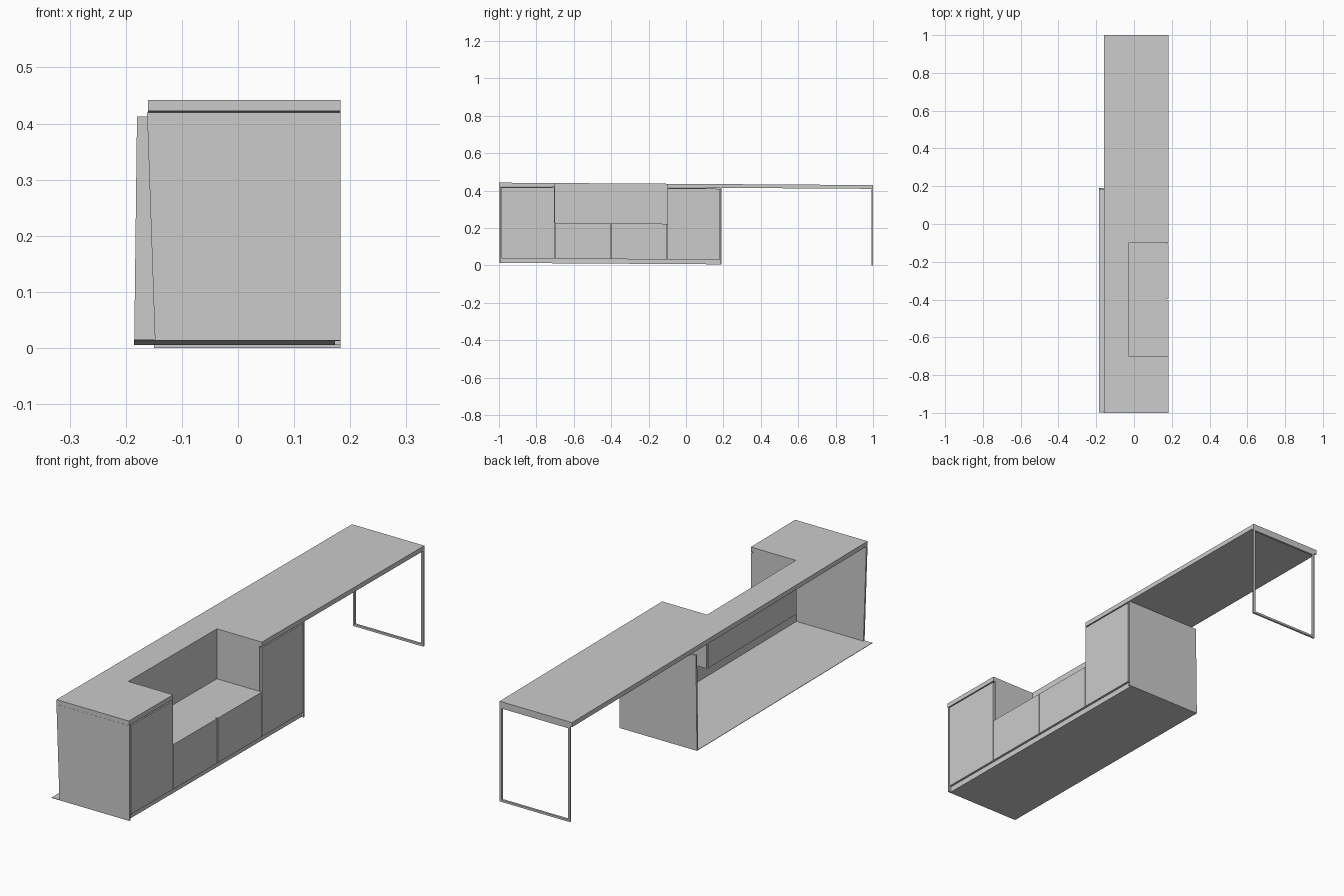
import bpy, bmesh

if "Cube" in bpy.data.objects:
    bpy.data.objects.remove(bpy.data.objects["Cube"])

grey = bpy.data.materials.new("light_grey")
grey.use_nodes = True
GREY = (0.6, 0.6, 0.6, 1)
grey.diffuse_color = GREY
grey.node_tree.nodes["Principled BSDF"].inputs["Base Color"].default_value = GREY

TILT = 0.0065  # the whole piece drops slightly towards the far end


def prism(name, outline, low, high, axis="z"):
    """Extrude a flat outline along z, or along y when the outline is (x, z)."""
    bm = bmesh.new()

    def place(p, h):
        return (p[0], p[1], h) if axis == "z" else (p[0], h, p[1])

    face = bm.faces.new([bm.verts.new(place(p, low)) for p in outline])
    moved = bmesh.ops.extrude_face_region(bm, geom=[face])["geom"]
    step = (0, 0, high - low) if axis == "z" else (0, high - low, 0)
    bmesh.ops.translate(bm, vec=step,
                        verts=[v for v in moved if isinstance(v, bmesh.types.BMVert)])
    for v in bm.verts:
        v.co.z += TILT * (1 - v.co.y)
    bmesh.ops.recalc_face_normals(bm, faces=bm.faces)
    mesh = bpy.data.meshes.new(name)
    bm.to_mesh(mesh)
    bm.free()
    mesh.materials.append(grey)
    obj = bpy.data.objects.new(name, mesh)
    bpy.context.collection.objects.link(obj)


def box(name, x, y, z):
    prism(name, [(x[0], y[0]), (x[1], y[0]), (x[1], y[1]), (x[0], y[1])], *z)


FRONT, INNER, BACK = 0.183, 0.173, -0.03   # door face, carcass face, niche wall
NEAR, FAR, NICHE0, NICHE1 = -0.997, 0.19, -0.70, -0.10
SEAT, TOP = 0.215, 0.407

# Worktop with the niche cut out of one long side
prism("worktop", [(-0.16, -1), (FRONT, -1), (FRONT, NICHE0), (BACK, NICHE0),
                  (BACK, NICHE1), (FRONT, NICHE1), (FRONT, 1), (-0.16, 1)], 0.409, 0.429)

# Floor and end panels, open along the rear
box("cabinet_floor", (-0.185, FRONT - 0.01), (NEAR, FAR), (0, 0.002))
prism("near_end_panel", [(-0.148, 0), (FRONT, 0), (FRONT, TOP), (-0.162, TOP)],
      NEAR, NEAR + 0.008, "y")
prism("far_end_panel", [(-0.185, 0), (FRONT, 0), (FRONT, TOP), (-0.18, TOP)],
      FAR - 0.008, FAR, "y")

# Carcass skin behind the doors, also forming the recessed plinth
for name, y, top in (("near_carcass", (NEAR, NICHE0), TOP),
                     ("middle_carcass", (NICHE0, NICHE1), SEAT - 0.015),
                     ("far_carcass", (NICHE1, FAR), TOP)):
    box(name, (INNER - 0.004, INNER), y, (0, top))

# Open niche
box("niche_seat", (BACK, INNER), (NICHE0, NICHE1), (SEAT - 0.015, SEAT))
box("niche_back", (BACK - 0.004, BACK), (NICHE0, NICHE1), (SEAT - 0.015, TOP + 0.002))
for name, y in (("niche_near_side", NICHE0), ("niche_far_side", NICHE1)):
    offset = -0.004 if y == NICHE0 else 0
    box(name, (BACK, INNER), (y + offset, y + offset + 0.004), (SEAT - 0.015, TOP + 0.002))

# Doors and drawer fronts with narrow gaps
for name, y0, y1, top in (("near_door", NEAR + 0.008, NICHE0, TOP - 0.003),
                          ("near_drawer", NICHE0, -0.40, SEAT),
                          ("far_drawer", -0.40, NICHE1, SEAT),
                          ("far_door", NICHE1, FAR - 0.008, TOP - 0.003)):
    box(name, (INNER, FRONT), (y0 + 0.002, y1 - 0.002), (0.024, top))

# Slim loop leg under the far end
BAR = 0.009
leg_x = (-0.15, FRONT)
for name, x in (("left_leg_post", leg_x[1] - BAR), ("right_leg_post", leg_x[0])):
    box(name, (x, x + BAR), (1 - BAR, 1), (0, 0.409))
for name, z in (("leg_bottom_bar", 0), ("leg_top_bar", 0.409 - BAR)):
    box(name, leg_x, (1 - BAR, 1), (z, z + BAR))
